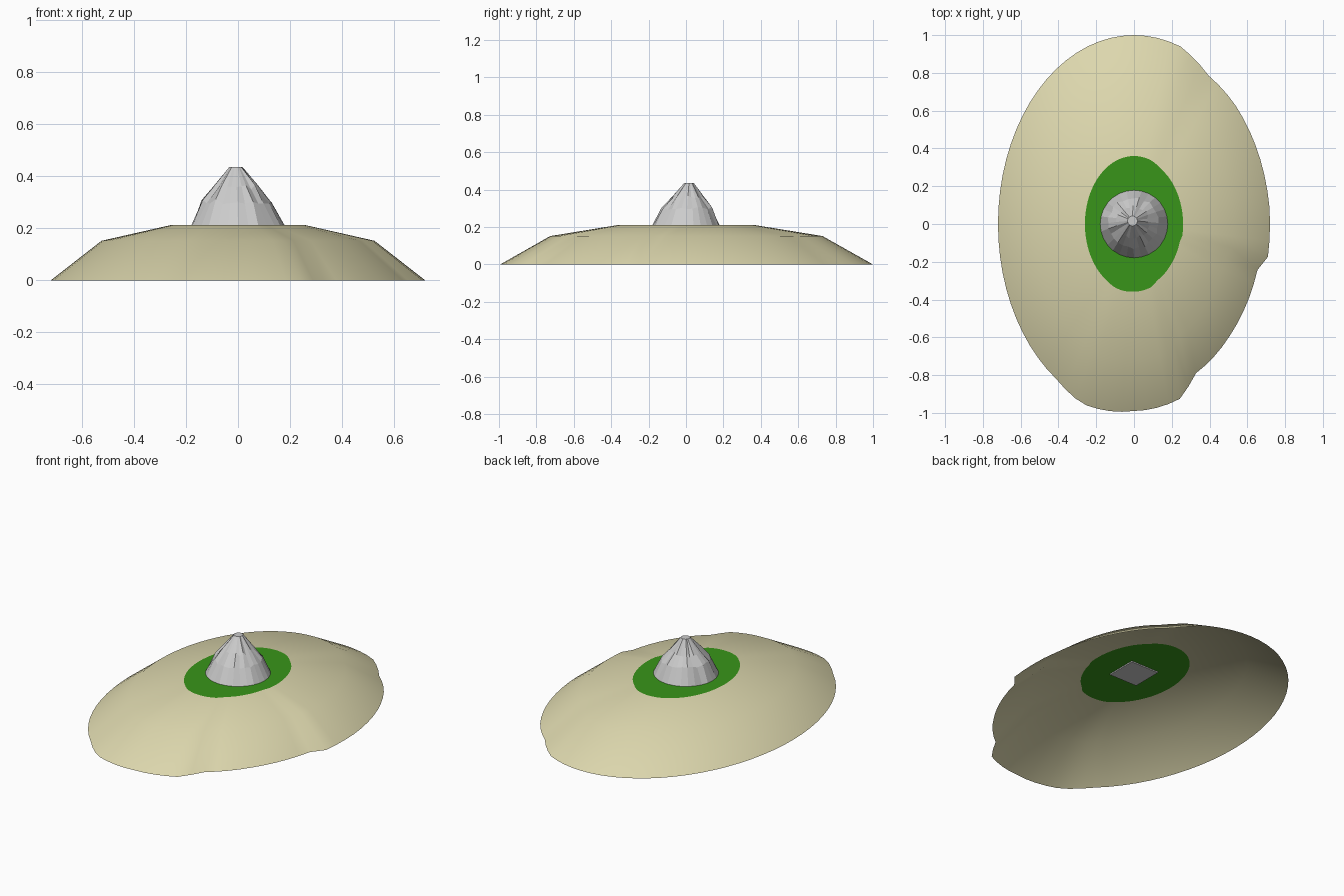
import bpy, bmesh, math, random

if "Cube" in bpy.data.objects:
    bpy.data.objects.remove(bpy.data.objects["Cube"])

random.seed(4)
SEGMENTS = 72

# Shoreline irregularity: (angle in degrees, radius factor)
SHORE = [(-180, 1.0), (-125, 1.0), (-112, 1.025), (-90, 0.99), (-70, 0.985),
         (-60, 0.912), (-40, 0.92), (-15, 0.94), (-10, 1.0), (5, 1.0),
         (20, 0.99), (40, 0.975), (55, 0.958), (70, 1.0), (180, 1.0)]


def shore(angle):
    for (a, fa), (b, fb) in zip(SHORE, SHORE[1:]):
        if a <= angle <= b:
            return fa + (fb - fa) * (angle - a) / (b - a)
    return 1.0


def island_ring(rx, ry, z, weight):
    pts = []
    for i in range(SEGMENTS):
        deg = -180 + 360 * i / SEGMENTS
        s = 1 + (shore(deg) - 1) * weight
        t = math.radians(deg)
        pts.append((rx * s * math.cos(t), ry * s * math.sin(t), z))
    return pts


def loft(name, rings, color=None, cap_top=False, smooth=False):
    bm = bmesh.new()
    loops = [[bm.verts.new(p) for p in ring] for ring in rings]
    n = len(loops[0])
    for low, high in zip(loops, loops[1:]):
        for i in range(n):
            j = (i + 1) % n
            bm.faces.new((low[i], low[j], high[j], high[i]))
    if cap_top:
        bm.faces.new(loops[-1])
    mesh = bpy.data.meshes.new(name)
    bm.to_mesh(mesh)
    bm.free()
    obj = bpy.data.objects.new(name, mesh)
    bpy.context.collection.objects.link(obj)
    if color:
        mat = bpy.data.materials.new(name + "_color")
        mat.diffuse_color = (*color, 1)
        mat.use_nodes = True
        mat.node_tree.nodes["Principled BSDF"].inputs["Base Color"].default_value = mat.diffuse_color
        mesh.materials.append(mat)
    if smooth:
        bpy.ops.object.select_all(action='DESELECT')
        obj.select_set(True)
        bpy.context.view_layer.objects.active = obj
        bpy.ops.object.shade_smooth_by_angle(angle=math.radians(35))
    return obj


# Sandy island shell, open underneath
grass_edge = island_ring(0.26, 0.36, 0.212, 0.5)
loft("sand_slope", [island_ring(0.72, 1.0, 0.0, 1.0),
                    island_ring(0.525, 0.73, 0.152, 0.8),
                    grass_edge], (0.72, 0.68, 0.42), smooth=True)

# Flat green plateau
loft("grass_plateau", [grass_edge], (0.04, 0.30, 0.01), cap_top=True)

# Rocky peak: tapering rings with jittered middle rows
SIDES = 28
rows = [(0.179, 0.212, 0.0, 0.0), (0.134, 0.303, 0.007, 0.010),
        (0.084, 0.358, 0.007, 0.010), (0.026, 0.435, 0.0, 0.0)]
peak = []
for k, (r, z, dr, dz) in enumerate(rows):
    cx, cy = -0.008 * k / 3, 0.016 * k / 3
    ring = []
    for i in range(SIDES):
        t = 2 * math.pi * i / SIDES
        rr = r + random.uniform(-dr, dr)
        ring.append((cx + rr * math.cos(t), cy + rr * math.sin(t),
                     z + random.uniform(-dz, dz)))
    peak.append(ring)
loft("rocky_peak", peak, cap_top=True)

# Square block under the peak, just showing beneath the plateau
bpy.ops.mesh.primitive_cube_add(size=1, location=(0, 0, 0.215))
block = bpy.context.object
block.name = "peak_footing"
block.scale = (0.186, 0.186, 0.02)
